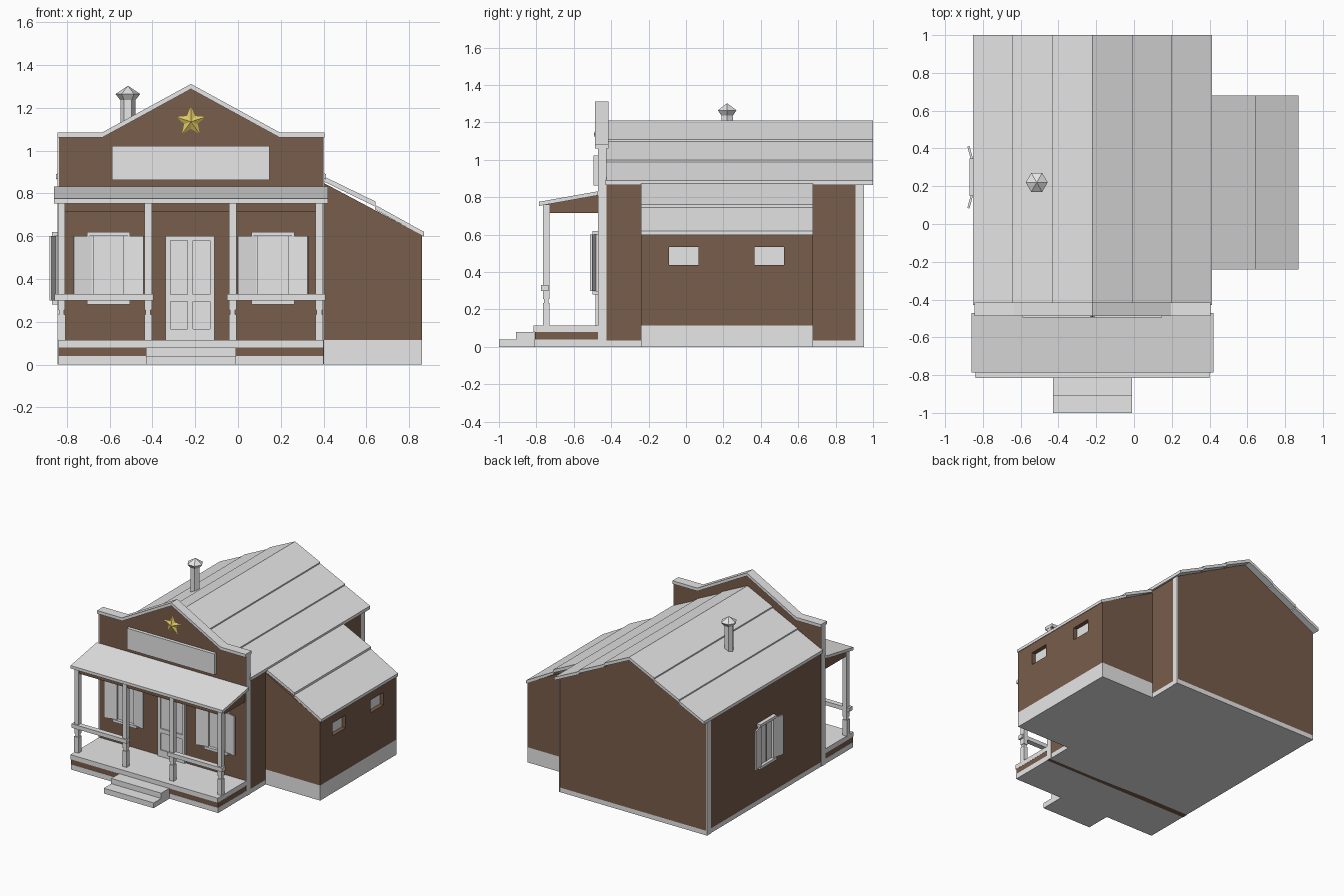
import bpy, bmesh
from math import sin, cos, pi, radians
from mathutils import Matrix, Vector

if "Cube" in bpy.data.objects:
    bpy.data.objects.remove(bpy.data.objects["Cube"])


def material(name, rgb):
    m = bpy.data.materials.new(name)
    m.use_nodes = True
    m.diffuse_color = (*rgb, 1)
    m.node_tree.nodes["Principled BSDF"].inputs["Base Color"].default_value = (*rgb, 1)
    return m


GREY = material("pale grey", (0.8, 0.8, 0.8))
BROWN = material("wood brown", (0.19, 0.11, 0.07))
GOLD = material("gold", (0.75, 0.59, 0.125))


def finish(name, bm, mat):
    bmesh.ops.recalc_face_normals(bm, faces=bm.faces)
    me = bpy.data.meshes.new(name)
    bm.to_mesh(me)
    bm.free()
    me.materials.append(mat)
    ob = bpy.data.objects.new(name, me)
    bpy.context.collection.objects.link(ob)
    return ob


def box(name, x, y, z, mat=GREY, matrix=None):
    """Box given by its (low, high) range on each axis."""
    bm = bmesh.new()
    bmesh.ops.create_cube(bm, size=1)
    for v in bm.verts:
        v.co = [r[0] if c < 0 else r[1] for c, r in zip(v.co, (x, y, z))]
    if matrix:
        bm.transform(matrix)
    return finish(name, bm, mat)


def prism(name, profile, axis, lo, hi, mat=GREY):
    """Extrude an (x, z) profile along y, or a (y, z) profile along x."""
    bm = bmesh.new()
    place = (lambda p, t: (p[0], t, p[1])) if axis == "y" else (lambda p, t: (t, *p))
    face = bm.faces.new([bm.verts.new(place(p, lo)) for p in profile])
    new = bmesh.ops.extrude_face_region(bm, geom=[face])["geom"]
    shift = Vector(place((0, 0), hi - lo))
    bmesh.ops.translate(bm, vec=shift, verts=[g for g in new if isinstance(g, bmesh.types.BMVert)])
    return finish(name, bm, mat)


def slab(name, a, b, thick, axis, lo, hi):
    """Sloping board whose top runs from a to b."""
    profile = [a, b, (b[0], b[1] - thick), (a[0], a[1] - thick)]
    return prism(name, profile, axis, lo, hi)


CX = -0.22                 # centre line of the main hall
L, R = -0.84, 0.40         # hall side walls
FRONT, BACK = -0.47, 0.95

# Main hall
prism("hall_walls", [(L, 0.035), (R, 0.035), (R, 0.865), (CX, 1.19), (L, 0.865)],
      "y", -0.44, BACK, BROWN)
box("hall_base", (L, R), (-0.44, BACK), (0, 0.035))
for side, x in (("left", R), ("right", L)):
    box(side + "_back_corner_trim", (x - 0.003, x + 0.003), (0.905, BACK + 0.002), (0, 0.865))
    box(side + "_front_corner_trim", (x - 0.003, x + 0.003), (FRONT - 0.001, -0.425), (0, 1.065))

# Hall roof: three overlapping boards on each slope
for s in (-1, 1):
    for i in range(3):
        top = 1.21 - 0.11 * i
        slab("hall_roof_board", (CX + s * 0.21 * i, top), (CX + s * (0.21 * i + 0.212), top - 0.101),
             0.024, "y", -0.43, 1.0)

# False front with stepped gable and cap
gable = [(L - 0.005, 1.085), (-0.635, 1.085), (CX, 1.312), (0.195, 1.085), (R + 0.005, 1.085)]
prism("front_wall", [(L, 0.0), (L, 1.07), (-0.635, 1.07), (CX, 1.295), (0.195, 1.07), (R, 1.07), (R, 0.0)],
      "y", FRONT, -0.425, BROWN)
prism("front_wall_cap", gable + [(x, z - 0.024) for x, z in reversed(gable)], "y", -0.487, -0.415)
box("sign_board", (-0.59, 0.147), (-0.495, FRONT), (0.863, 1.022))

# Star with a raised centre
bm = bmesh.new()
rim = []
for i in range(10):
    r, a = (0.033 if i % 2 else 0.072), pi / 2 + i * pi / 5
    rim.append(bm.verts.new((CX + r * cos(a), FRONT - 0.004, 1.135 + r * sin(a))))
peak = bm.verts.new((CX, -0.492, 1.135))
for i in range(10):
    bm.faces.new((rim[i], rim[(i + 1) % 10], peak))
bm.faces.new(rim)
finish("star", bm, GOLD)

# Side wing with two recessed windows
wing_y = (-0.24, 0.68)
wing = prism("wing_walls", [(0.38, 0.115), (0.86, 0.115), (0.86, 0.605), (0.38, 0.86)],
             "y", *wing_y, BROWN)
box("wing_base", (0.38, 0.86), wing_y, (0, 0.115))
for y in (-0.09, 0.367):
    hole = box("window_cutter", (0.825, 0.9), (y, y + 0.156), (0.437, 0.533))
    hole.hide_render = True
    mod = wing.modifiers.new("window", "BOOLEAN")
    mod.operation, mod.solver, mod.object = "DIFFERENCE", "EXACT", hole
    bpy.context.view_layer.objects.active = wing
    bpy.ops.object.modifier_apply(modifier=mod.name)
    bpy.data.objects.remove(hole)
    box("wing_window_pane", (0.82, 0.829), (y, y + 0.156), (0.437, 0.533))
slab("wing_roof_upper", (0.40, 0.88), (0.643, 0.762), 0.024, "y", *wing_y)
slab("wing_roof_lower", (0.64, 0.747), (0.87, 0.62), 0.022, "y", *wing_y)

# Porch deck and steps
box("porch_base", (L, R), (-0.81, FRONT), (0, 0.04))
box("porch_skirt", (L + 0.001, R - 0.001), (-0.808, FRONT), (0.04, 0.08), BROWN)
box("porch_deck", (L, R), (-0.815, FRONT), (0.08, 0.115))
box("lower_step", (-0.43, -0.01), (-1.0, -0.81), (0, 0.04))
box("upper_step", (-0.43, -0.01), (-0.91, -0.81), (0.04, 0.08))

# Porch roof
slab("porch_roof", (-0.785, 0.776), (FRONT, 0.832), 0.022, "x", -0.86, 0.42)
prism("porch_roof_frame", [(-0.752, 0.715), (-0.752, 0.765), (FRONT, 0.812), (FRONT, 0.715)],
      "x", L + 0.01, R - 0.01, BROWN)

# Porch posts and rails
for x in (-0.825, -0.42, -0.025, 0.38):
    for part, w, lo, hi in (("foot", 0.018, 0.115, 0.235), ("neck", 0.012, 0.235, 0.255),
                            ("shaft", 0.017, 0.255, 0.758)):
        box("post_" + part, (x - w, x + w), (-0.747 - w, -0.747 + w), (lo, hi))
for x in (-0.858, -0.052):
    box("porch_rail", (x, x + 0.462), (-0.775, -0.735), (0.3, 0.33))

# Panelled door: backing with stiles and rails
box("door_backing", (-0.338, -0.11), (FRONT - 0.006, FRONT), (0.115, 0.6))
for x0, x1 in ((-0.338, -0.315), (-0.235, -0.211), (-0.13, -0.11)):
    box("door_stile", (x0, x1), (FRONT - 0.014, FRONT), (0.115, 0.6))
for z0, z1 in ((0.115, 0.165), (0.295, 0.328), (0.58, 0.6)):
    box("door_rail", (-0.338, -0.11), (FRONT - 0.0138, FRONT), (z0, z1))


def window(x, y, turn=0):
    """Framed window with half-open shutters."""
    m = Matrix.Translation((x, y, 0)) @ Matrix.Rotation(radians(turn), 4, "Z")
    box("window_pane", (-0.08, 0.08), (-0.006, 0.003), (0.3, 0.6), GREY, m)
    box("window_lintel", (-0.1, 0.1), (-0.03, 0.003), (0.6, 0.62), GREY, m)
    box("window_sill", (-0.1, 0.1), (-0.03, 0.003), (0.28, 0.3), GREY, m)
    box("window_mullion", (-0.007, 0.007), (-0.012, 0.003), (0.3, 0.6), GREY, m)
    for s in (-1, 1):
        box("window_jamb", sorted((s * 0.07, s * 0.088)), (-0.02, 0.003), (0.3, 0.6), GREY, m)
        hinge = m @ Matrix.Translation((s * 0.08, -0.012, 0)) @ Matrix.Rotation(radians(-s * 15), 4, "Z")
        box("shutter", sorted((0, s * 0.088)), (-0.008, 0.004), (0.3, 0.6), GREY, hinge)


window(-0.605, FRONT)
window(0.163, FRONT)
window(L, 0.248, -90)

# Stove pipe with a pointed hexagonal cap
bm = bmesh.new()
for r0, r1, z0, z1 in ((0.035, 0.035, 1.0, 1.24), (0.035, 0.058, 1.236, 1.265), (0.058, 0, 1.265, 1.303)):
    bmesh.ops.create_cone(bm, cap_ends=True, segments=6, radius1=r0, radius2=r1, depth=z1 - z0,
                          matrix=Matrix.Translation((-0.515, 0.22, (z0 + z1) / 2)) @ Matrix.Rotation(pi / 6, 4, "Z"))
finish("stove_pipe", bm, GREY)
